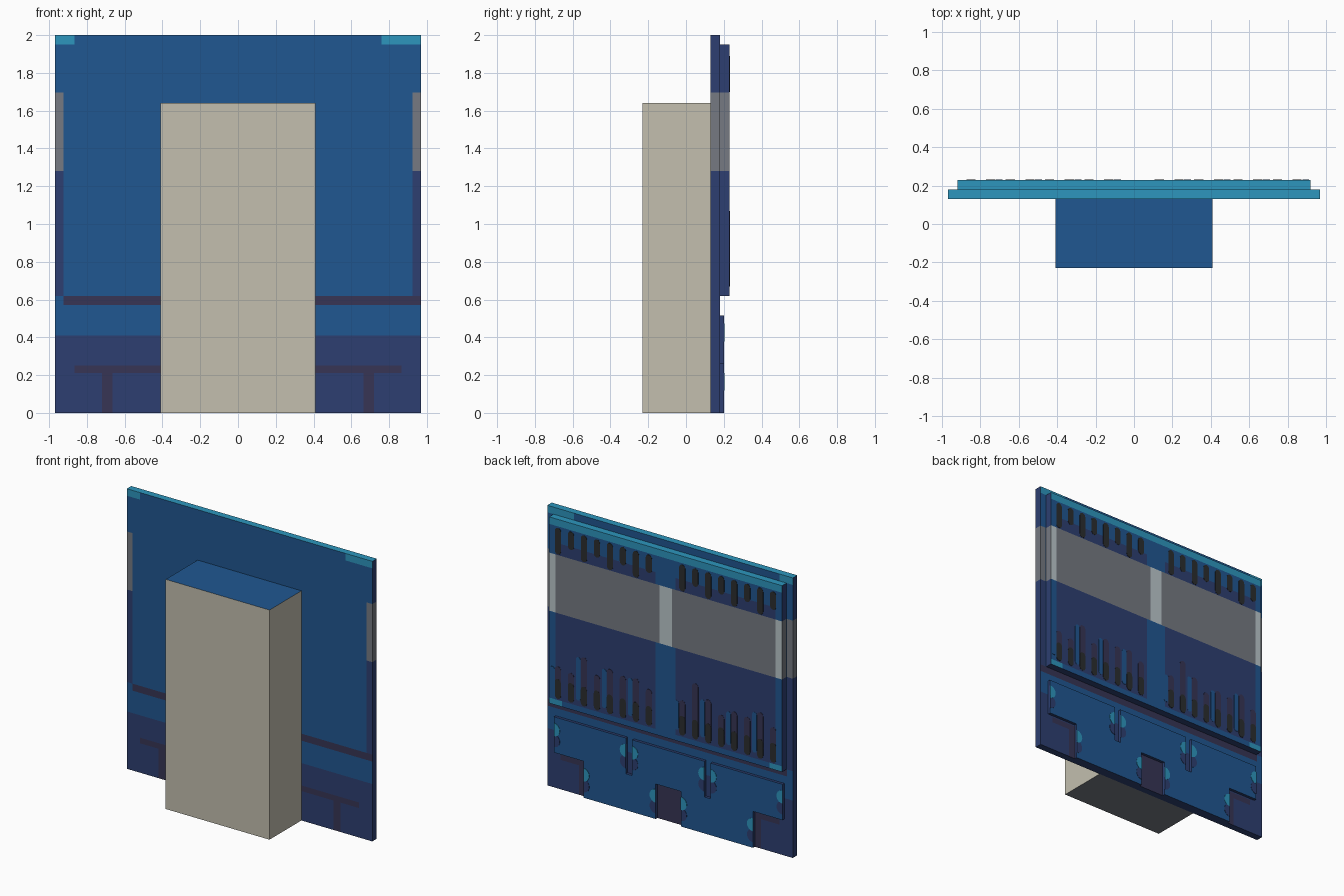
import bpy, bmesh, math

if "Cube" in bpy.data.objects:
    bpy.data.objects.remove(bpy.data.objects["Cube"])


def lin(c):
    c /= 255
    return c / 12.92 if c <= 0.04045 else ((c + 0.055) / 1.055) ** 2.4


COLOURS = {
    "cream": (195, 191, 175), "mid_blue": (32, 87, 145), "navy": (45, 63, 113),
    "teal": (45, 150, 190), "grey": (118, 122, 130), "light_grey": (188, 200, 204),
    "maroon": (55, 53, 85), "charcoal": (43, 45, 47),
}
NAMES = list(COLOURS)
MATS = []
for n, c in COLOURS.items():
    m = bpy.data.materials.new(n)
    m.diffuse_color = (*[lin(v) for v in c], 1)
    m.use_nodes = True
    m.node_tree.nodes["Principled BSDF"].inputs["Base Color"].default_value = m.diffuse_color
    MATS.append(m)


def finish(name, bm, rule):
    """Turn bmesh into an object, colouring each face by rule(centre, normal)."""
    bmesh.ops.recalc_face_normals(bm, faces=bm.faces)
    bm.normal_update()
    used = []
    for f in bm.faces:
        col = rule(f.calc_center_median(), f.normal)
        if col not in used:
            used.append(col)
        f.material_index = used.index(col)
    me = bpy.data.meshes.new(name)
    bm.to_mesh(me)
    bm.free()
    for col in used:
        me.materials.append(MATS[NAMES.index(col)])
    ob = bpy.data.objects.new(name, me)
    bpy.context.collection.objects.link(ob)
    return ob


def extrude_outlines(name, outlines, y0, y1, rule):
    """Extrude flat x-z outlines from y0 to y1."""
    bm = bmesh.new()
    for pts in outlines:
        a = [bm.verts.new((x, y0, z)) for x, z in pts]
        b = [bm.verts.new((x, y1, z)) for x, z in pts]
        bm.faces.new(a)
        bm.faces.new(b[::-1])
        n = len(pts)
        for i in range(n):
            bm.faces.new((a[i], b[i], b[(i + 1) % n], a[(i + 1) % n]))
    return finish(name, bm, rule)


def slab(name, x, y0, y1, z0, z1, rule, cx=(), cz=()):
    """Box cut along the given x and z lines so a rule can colour it."""
    bm = bmesh.new()
    bmesh.ops.create_cube(bm, size=1)
    for v in bm.verts:
        v.co = ((v.co.x * 2) * x, y0 if v.co.y < 0 else y1, z0 if v.co.z < 0 else z1)
    for axis, cuts in ((0, cx), (2, cz)):
        for c in cuts:
            co, no = [0, 0, 0], [0, 0, 0]
            co[axis], no[axis] = c, 1
            bmesh.ops.bisect_plane(bm, geom=bm.verts[:] + bm.edges[:] + bm.faces[:],
                                   plane_co=co, plane_no=no)
    return finish(name, bm, rule)


def capsule(x, z0, z1, w, top=True, bottom=True):
    """Upright bar outline with optional rounded ends."""
    r = w / 2
    pts = []
    for z, on, start in ((z1 - r, top, 0), (z0 + r, bottom, math.pi)):
        if on:
            pts += [(x + r * math.cos(start + math.pi * i / 6),
                     z + r * math.sin(start + math.pi * i / 6)) for i in range(7)]
        else:
            e = z1 if start == 0 else z0
            s = 1 if start == 0 else -1
            pts += [(x + s * r, e), (x - s * r, e)]
    return pts


# Front block
def block_rule(c, n):
    return "mid_blue" if n.z > 0.5 else "grey" if n.z < -0.5 else "cream"


slab("front_block", 0.41, -0.23, 0.13, 0, 1.64, block_rule)


# Main wall panel, painted the same on front and back
def wall_rule(c, n):
    x, z, ax = c.x, c.z, abs(c.x)
    if n.z > 0.5:
        return "teal"
    if n.z < -0.5:
        return "navy"
    band = 1.28 < z < 1.695
    if abs(n.x) > 0.5:
        return "grey" if band else "navy"
    if z > 1.95:
        return "teal" if x > 0.76 or x < -0.865 else "mid_blue"
    if z > 0.62:
        if ax < 0.925 or z > 1.695:
            return "mid_blue"
        return "grey" if band else "navy"
    if z > 0.57:
        return "maroon" if x > -0.925 else "mid_blue"
    if z > 0.41:
        return "mid_blue"
    rail = 0.21 < z < 0.25 and ax < 0.865
    stem = z < 0.21 and 0.665 < ax < 0.72
    return "maroon" if rail or stem or (ax < 0.1 and z < 0.25) else "navy"


slab("wall_panel", 0.97, 0.13, 0.18, 0, 2, wall_rule,
     (-0.925, -0.865, -0.72, -0.665, -0.1, 0.1, 0.665, 0.72, 0.76, 0.865, 0.925),
     (0.21, 0.25, 0.41, 0.57, 0.62, 1.28, 1.695, 1.95))


# Raised upper panel on the back
def upper_rule(c, n):
    z, ax = c.z, abs(c.x)
    band = 1.28 < z < 1.695
    if n.z > 0.5:
        return "teal"
    if abs(n.x) > 0.5:
        return "grey" if band else "navy"
    if n.z < -0.5 or n.y < 0:
        return "navy"
    if z > 1.9:
        return "teal"
    if band:
        return "light_grey" if ax > 0.87 or ax < 0.05 else "grey"
    if z < 0.66:
        return "teal" if ax > 0.82 else "mid_blue"
    if ax > 0.87 or ax < 0.08 or z > 1.78:
        return "mid_blue"
    return "navy"


slab("upper_back_panel", 0.92, 0.18, 0.23, 0.62, 1.95, upper_rule,
     (-0.87, -0.82, -0.08, -0.05, 0.05, 0.08, 0.82, 0.87),
     (0.66, 1.28, 1.695, 1.78, 1.9))

# Rows of slots and bars on the upper panel
xs = [0.85 - 0.1026 * i for i in range(8)]
xs += [-x for x in reversed(xs)]
tops = [0.90, 0.88, 1.02, 0.92, 0.99, 0.97, 0.98, 0.93,
        0.92, 1.07, 0.98, 0.90, 0.95, 0.94, 1.0, 0.92]
W = 0.048
extrude_outlines("upper_slots", [capsule(x, 1.70 if i % 2 == 0 else 1.76, 1.89, W)
                                 for i, x in enumerate(xs)],
                 0.229, 0.232, lambda c, n: "charcoal")
extrude_outlines("lower_slots", [capsule(x, 0.67, 0.81, W) for x in xs],
                 0.229, 0.2325, lambda c, n: "charcoal")
extrude_outlines("maroon_bars", [capsule(x, 0.74, t, W, True, False) for x, t in zip(xs, tops)],
                 0.229, 0.232, lambda c, n: "maroon")
extrude_outlines("blue_bars", [capsule(x + 0.045, 0.70, t - 0.01, 0.036)
                               for i, (x, t) in enumerate(zip(xs, tops)) if i % 2 == 0],
                 0.229, 0.2315, lambda c, n: "mid_blue")

# Lower plate with notched bottom and two slits in its top edge
half = [(0.1, 0), (0.67, 0), (0.67, 0.26), (0.903, 0.26), (0.903, 0.515),
        (0.335, 0.515), (0.335, 0.26), (0.285, 0.26), (0.285, 0.515)]
left = [(-x, z) for x, z in reversed(half)]
outline = [(0.1, 0.25)] + half + left + [(-0.1, 0.25)]
extrude_outlines("lower_back_plate", [outline], 0.18, 0.20,
                 lambda c, n: "mid_blue" if n.y > 0.5 else "navy")


# Half-round studs along the plate edges, each with a navy one below
def half_disc(x, z, d, r=0.047):
    return [(x + d * r * math.cos(a), z + r * math.sin(a))
            for a in [math.pi * (i / 10 - 0.5) for i in range(11)]]


edges = [(0.903, 0.425, -1), (0.335, 0.425, 1), (0.285, 0.425, -1),
         (0.67, 0.165, -1), (0.1, 0.165, 1)]
edges += [(-x, z, -d) for x, z, d in edges]
extrude_outlines("teal_studs", [half_disc(*e) for e in edges],
                 0.199, 0.2025, lambda c, n: "teal")
extrude_outlines("navy_studs", [half_disc(x, z - 0.078, d) for x, z, d in edges],
                 0.199, 0.202, lambda c, n: "navy")
